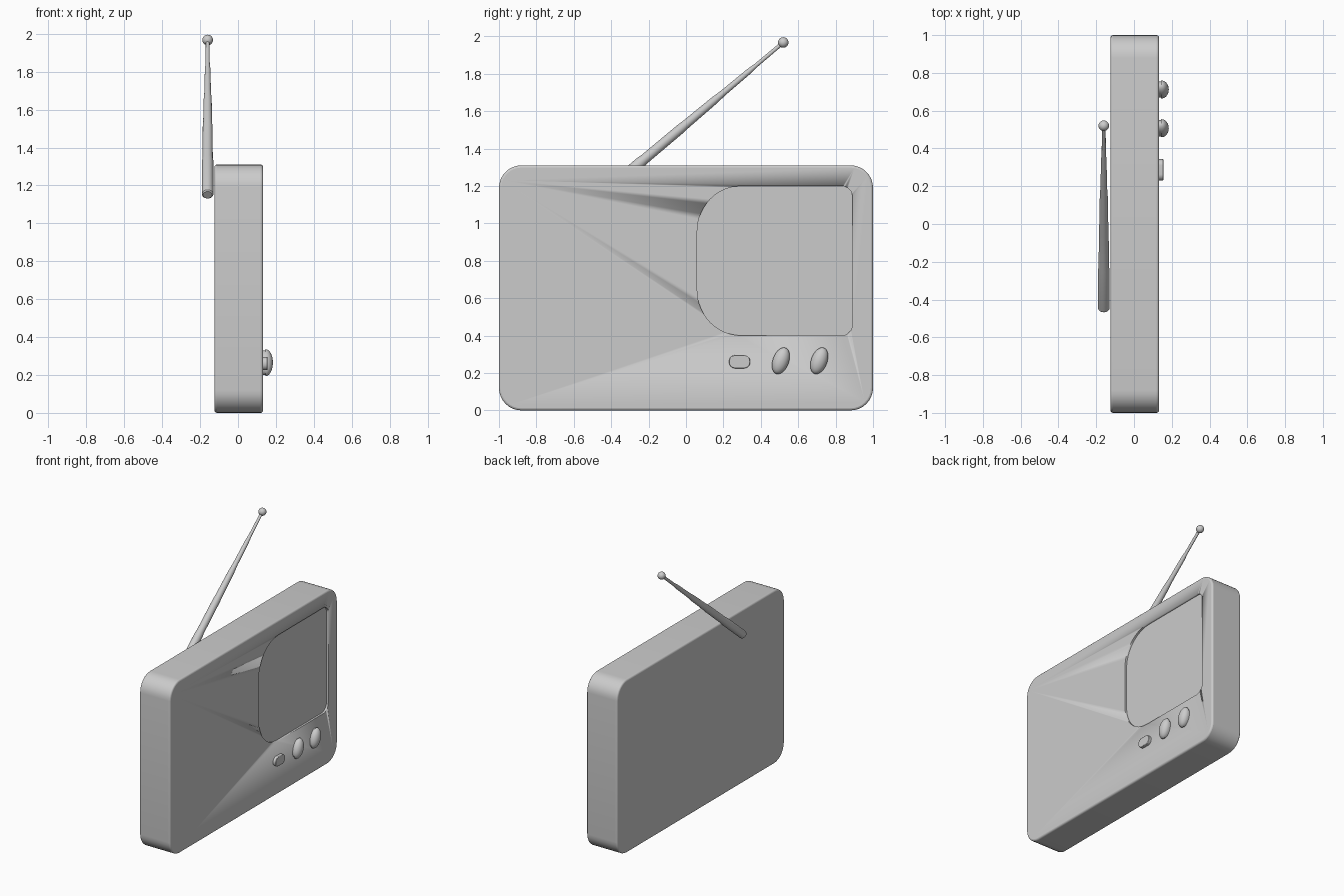
import bpy, bmesh, math
from mathutils import Vector

if "Cube" in bpy.data.objects:
    bpy.data.objects.remove(bpy.data.objects["Cube"])

FACE = 0.132    # x of the face with the controls
BACK = -0.124


def finish(name, bm, angle=35):
    bmesh.ops.recalc_face_normals(bm, faces=bm.faces[:])
    me = bpy.data.meshes.new(name)
    bm.to_mesh(me)
    bm.free()
    ob = bpy.data.objects.new(name, me)
    bpy.context.collection.objects.link(ob)
    bpy.ops.object.select_all(action='DESELECT')
    bpy.context.view_layer.objects.active = ob
    ob.select_set(True)
    bpy.ops.object.shade_smooth_by_angle(angle=math.radians(angle))
    return ob


def rounded_slab(name, x0, x1, y0, y1, z0, z1, r_left, r_right, seg=8):
    """Rounded rectangle in YZ, extruded along X."""
    pts = []
    for cy, cz, r, start in ((y1 - r_right, z1 - r_right, r_right, 0),
                             (y0 + r_left, z1 - r_left, r_left, 90),
                             (y0 + r_left, z0 + r_left, r_left, 180),
                             (y1 - r_right, z0 + r_right, r_right, 270)):
        for i in range(seg + 1):
            a = math.radians(start + 90 * i / seg)
            pts.append((cy + r * math.cos(a), cz + r * math.sin(a)))
    bm = bmesh.new()
    f = bm.faces.new([bm.verts.new((x0, y, z)) for y, z in pts])
    ext = bmesh.ops.extrude_face_region(bm, geom=[f], use_keep_orig=True)
    top = [g for g in ext['geom'] if isinstance(g, bmesh.types.BMVert)]
    bmesh.ops.translate(bm, verts=top, vec=(x1 - x0, 0, 0))
    return finish(name, bm)


def bevel(ob, width, segments):
    m = ob.modifiers.new("edge", 'BEVEL')
    m.width, m.segments = width, segments
    m.limit_method, m.angle_limit = 'ANGLE', math.radians(40)
    bpy.context.view_layer.objects.active = ob
    bpy.ops.object.modifier_apply(modifier=m.name)


def lathe(name, profile, origin, axis, seg=32, scale=(1, 1), spin=0, angle=35):
    """Revolve (distance, radius) pairs about an axis; scale squashes the section."""
    bm = bmesh.new()
    rot = Vector(axis).to_track_quat('Z', 'Y')
    c, s = math.cos(spin), math.sin(spin)
    rings = []
    for d, r in profile:
        ring = []
        for i in range(seg):
            a = 2 * math.pi * i / seg
            u, v = r * scale[0] * math.cos(a), r * scale[1] * math.sin(a)
            p = Vector((u * c - v * s, u * s + v * c, d))
            ring.append(bm.verts.new(Vector(origin) + rot @ p))
        rings.append(ring)
    for a, b in zip(rings, rings[1:]):
        for i in range(seg):
            j = (i + 1) % seg
            bm.faces.new((a[i], a[j], b[j], b[i]))
    bm.faces.new(rings[0])
    bm.faces.new(rings[-1])
    return finish(name, bm, angle)


# Case with softened rims and a shallow screen recess
case = rounded_slab("case", BACK, FACE, -1, 1, 0, 1.31, 0.12, 0.12)
bevel(case, 0.012, 3)
cutter = rounded_slab("recess_cutter", FACE - 0.015, FACE + 0.1,
                      0.06, 0.89, 0.40, 1.20, 0.24, 0.06, seg=12)
cutter.hide_render = True
cut = case.modifiers.new("recess", 'BOOLEAN')
cut.operation, cut.object, cut.solver = 'DIFFERENCE', cutter, 'EXACT'
bpy.context.view_layer.objects.active = case
bpy.ops.object.modifier_apply(modifier=cut.name)
bpy.data.objects.remove(cutter)

# Push button
button = rounded_slab("button", FACE - 0.01, 0.155, 0.23, 0.343, 0.225, 0.295, 0.033, 0.033)
bevel(button, 0.003, 2)

# Two domed oval knobs, leaning to the right
dome = [(-0.01, 0.9), (0.012, 0.9), (0.012, 1.0)]
dome += [(0.014 + 0.038 * math.sin(t * math.pi / 16), math.cos(t * math.pi / 16))
         for t in range(8)] + [(0.052, 0.03)]
for i, y in enumerate((0.507, 0.712)):
    k = lathe(f"knob_{i + 1}", dome, (0, 0, 0), (0, 0, 1), 32, (0.043, 0.074))
    for v in k.data.vertices:
        px, py, pd = v.co
        a = math.radians(-20)
        v.co = (FACE + pd, y + px * math.cos(a) - py * math.sin(a),
                0.265 + px * math.sin(a) + py * math.cos(a))
    # axes are cyclically permuted, so face winding stays outward

# Telescopic antenna behind the case
base, tip = Vector((-0.16, -0.452, 1.15)), Vector((-0.16, 0.52, 1.967))
length = (tip - base).length
steps = [(0, 0.024), (0.005, 0.03), (0.22, 0.03), (0.235, 0.027), (0.44, 0.026),
         (0.46, 0.024), (0.62, 0.021), (0.67, 0.017), (0.81, 0.015),
         (0.85, 0.011), (1, 0.010)]
lathe("antenna_rod", [(t * length, r) for t, r in steps], base, tip - base, 24)

# Ball tip
bm = bmesh.new()
bmesh.ops.create_uvsphere(bm, u_segments=24, v_segments=14, radius=0.028)
bmesh.ops.translate(bm, verts=bm.verts[:], vec=tip)
finish("antenna_tip", bm)
